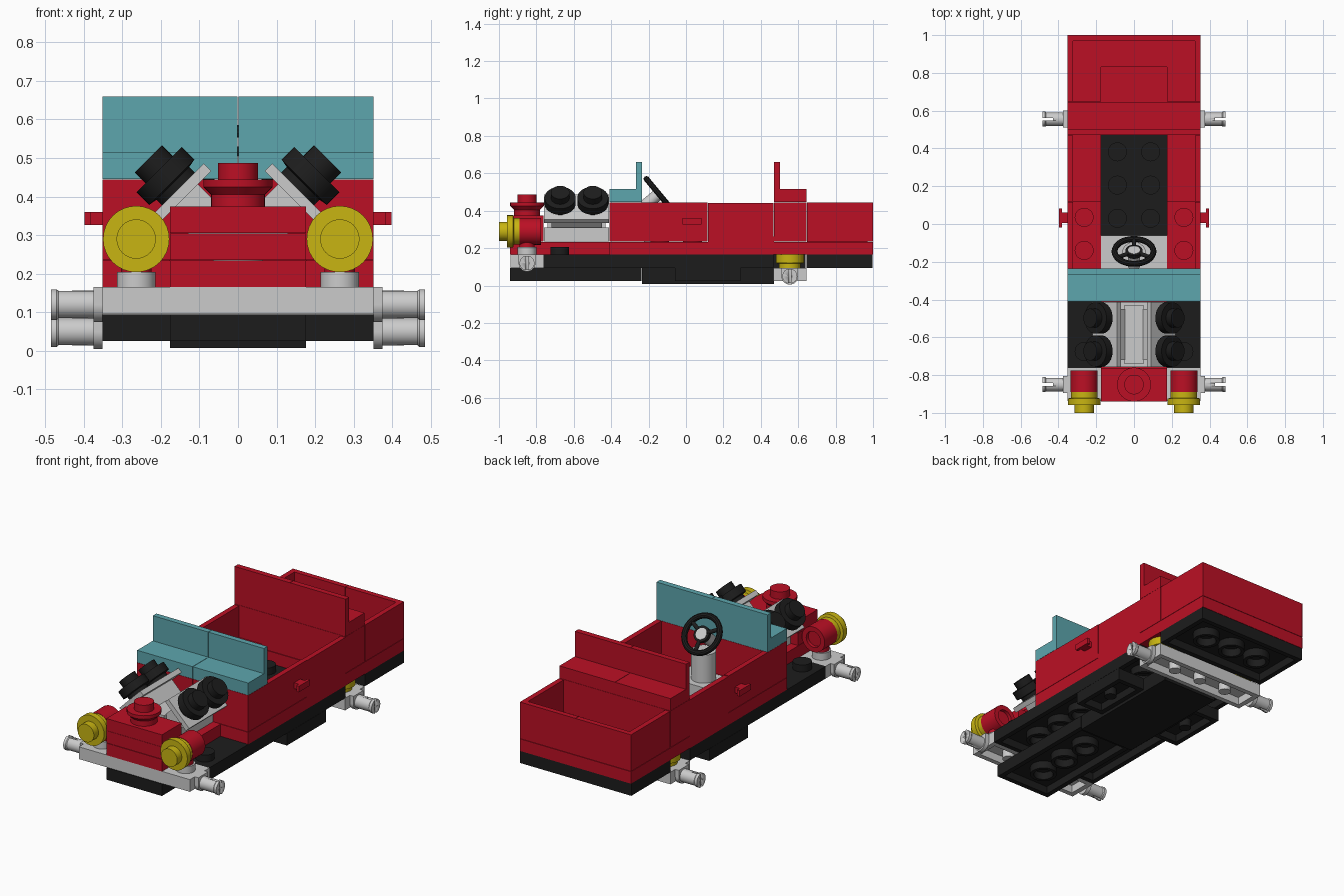
import bpy, bmesh, math
from mathutils import Vector

if "Cube" in bpy.data.objects:
    bpy.data.objects.remove(bpy.data.objects["Cube"])

COLORS = {"red": (0.50, 0.005, 0.018), "black": (0.012, 0.012, 0.012),
          "yellow": (0.58, 0.46, 0.006), "teal": (0.11, 0.38, 0.42)}
MATS = {}
for key, c in COLORS.items():
    MATS[key] = bpy.data.materials.new(key + "_plastic")
    MATS[key].diffuse_color = (*c, 1)

S = 0.176            # stud spacing
W = 2 * S            # half width of the car


class Part:
    """Collects boxes and turned shapes into one object."""
    def __init__(self, name, color=None):
        self.name, self.color, self.bm = name, color, bmesh.new()

    def box(self, x, y, z):
        v = [self.bm.verts.new((a, b, c)) for a in sorted(x) for b in sorted(y) for c in sorted(z)]
        for f in ((0, 1, 3, 2), (4, 6, 7, 5), (0, 4, 5, 1), (2, 3, 7, 6), (0, 2, 6, 4), (1, 5, 7, 3)):
            self.bm.faces.new([v[i] for i in f])

    def turn(self, origin, axis, profile, closed=False, n=32):
        """Revolve (radius, height) points about an axis."""
        q = Vector((0, 0, 1)).rotation_difference(Vector(axis))
        rows = []
        for r, h in profile:
            if r == 0:
                rows.append([self.bm.verts.new(q @ Vector((0, 0, h)) + Vector(origin))] * n)
            else:
                rows.append([self.bm.verts.new(q @ Vector((r * math.cos(t), r * math.sin(t), h)) + Vector(origin))
                             for t in (2 * math.pi * i / n for i in range(n))])
        for k in range(len(rows) if closed else len(rows) - 1):
            a, b = rows[k], rows[(k + 1) % len(rows)]
            for i in range(n):
                j = (i + 1) % n
                self.bm.faces.new(list(dict.fromkeys((a[i], a[j], b[j], b[i]))))

    def cyl(self, origin, axis, r, h):
        self.turn(origin, axis, [(0, 0), (r, 0), (r, h), (0, h)])

    def stud(self, x, y, z):
        self.cyl((x, y, z), (0, 0, 1), 0.05, 0.04)

    def plate(self, x, y, z, tubes=(), pegs=()):
        """Plate that is hollow underneath, with tubes or pegs."""
        t = 0.028
        self.box(x, y, (z[1] - 0.025, z[1]))
        for a in ((x[0], x[0] + t), (x[1] - t, x[1])):
            self.box(a, y, z)
        for b in ((y[0], y[0] + t), (y[1] - t, y[1])):
            self.box((x[0] + t, x[1] - t), b, z)
        h = z[1] - z[0] - 0.02
        for p in tubes:
            self.turn((*p, z[0]), (0, 0, 1), [(0.072, 0), (0.072, h), (0.053, h), (0.053, 0)], True)
        for p in pegs:
            self.cyl((*p, z[0]), (0, 0, 1), 0.033, h)

    def done(self):
        bmesh.ops.recalc_face_normals(self.bm, faces=self.bm.faces)
        me = bpy.data.meshes.new(self.name)
        self.bm.to_mesh(me)
        self.bm.free()
        ob = bpy.data.objects.new(self.name, me)
        bpy.context.collection.objects.link(ob)
        if self.color:
            me.materials.append(MATS[self.color])
        bpy.ops.object.select_all(action='DESELECT')
        ob.select_set(True)
        bpy.context.view_layer.objects.active = ob
        bpy.ops.object.shade_smooth_by_angle(angle=math.radians(35))
        return ob


# Chassis plates
p = Part("front_chassis", "black")
p.plate((-S, S), (-0.94, -0.237), (0.025, 0.094), tubes=[(0, -0.94 + S * k) for k in (1, 2, 3)])
p.done()
p = Part("chassis_weight", "black")
p.box((-S, S), (-0.235, 0.47), (0.008, 0.094))
p.done()
p = Part("main_chassis", "black")
p.plate((-W, W), (-0.762, 0.468), (0.095, 0.165),
        tubes=[(s * S, -0.586 + S * k) for s in (-1, 1) for k in range(6)])
p.box((-S, S), (0.468, 0.64), (0.095, 0.165))
for s in (-1, 1):
    p.stud(s * 1.5 * S, -0.675, 0.165)
    for y in (0.03, 0.206, 0.382):
        p.stud(s * S / 2, y, 0.165)
p.done()
p = Part("rear_chassis", "black")
p.plate((-W, W), (0.645, 0.998), (0.095, 0.165), tubes=[(k * S, 0.82) for k in (-1, 0, 1)])
p.done()
p = Part("side_chassis_plates", "black")
for s in (-1, 1):
    p.plate(sorted((s * S, s * W)), (-0.06, 0.292), (0.025, 0.094), pegs=[(s * 1.5 * S, 0.116)])
p.done()

# Axles with slotted wheel pins
for name, y, z in (("front", -0.85, 0.095), ("rear", 0.555, 0.025)):
    p = Part(name + "_axle_plate")
    p.plate((-W, W), (y - 0.088, y + 0.088), (z, z + 0.07), pegs=[(k * S, y) for k in (-1, 0, 1)])
    for s in (-1, 1):
        p.cyl((s * W, y, z + 0.025), (s, 0, 0), 0.045, 0.023)
        p.box((s * W, s * 0.375), (y - 0.045, y + 0.045), (z + 0.025, z + 0.07))
        if name == "front":
            p.stud(s * 1.5 * S, y, 0.165)
    p.done()
    for s, side in ((-1, "left"), (1, "right")):
        p = Part(f"{name}_{side}_wheel_pin")
        p.turn((s * 0.37, y, z + 0.025), (s, 0, 0),
               [(0, 0), (0.036, 0), (0.036, 0.095), (0.04, 0.1), (0.04, 0.115), (0, 0.115)])
        pin = p.done()
        p = Part(f"{name}_{side}_slot_cutter")
        p.box((s * 0.43, s * 0.5), (y - 0.007, y + 0.007), (z - 0.05, z + 0.1))
        cutter = p.done()
        cutter.hide_render = True
        cutter.hide_viewport = True
        m = pin.modifiers.new("slot", 'BOOLEAN')
        m.operation, m.object = 'DIFFERENCE', cutter
p = Part("rear_axle_spacers", "yellow")
for s in (-1, 1):
    p.turn((s * 1.5 * S, 0.555, 0.095), (0, 0, 1),
           [(0, 0), (0.058, 0), (0.058, 0.022), (0.075, 0.026), (0.075, 0.07), (0, 0.07)])
p.done()

# Body lower band and floors
p = Part("body_floor", "red")
for s in (-1, 1):
    p.box((s * S, s * W), (-0.41, 0.47), (0.165, 0.234))
    p.box((s * S, s * W), (0.117, 0.47), (0.234, 0.262))
    for y in (0.035, -0.14):
        p.stud(s * 1.5 * S, y, 0.234)
p.box((-S, S), (-0.94, -0.237), (0.165, 0.234))
p.box((-W, W), (0.47, 1.0), (0.165, 0.234))
p.done()
p = Part("firewall", "red")
for s in (-1, 1):
    p.box((s * 0.001, s * W), (-0.41, -0.236), (0.236, 0.445))
p.done()
p = Part("side_walls", "red")
for s in (-1, 1):
    p.box((s * 0.322, s * W), (-0.236, 0.116), (0.236, 0.445))
    p.box((s * 0.322, s * W), (0.118, 0.469), (0.236, 0.442))
p.done()
p = Part("door_handles", "red")
for s in (-1, 1):
    p.box((s * 0.35, s * 0.385), (0.005, 0.06), (0.326, 0.36))
    p.box((s * 0.382, s * 0.398), (-0.018, 0.083), (0.326, 0.36))
p.done()

# Rear deck and open trunk
p = Part("seat_back_support", "red")
p.box((-W, W), (0.471, 0.643), (0.236, 0.445))
p.done()
p = Part("trunk", "red")
for s in (-1, 1):
    p.box((s * 0.322, s * W), (0.648, 0.97), (0.236, 0.445))
    p.box((s * S, s * 0.322), (0.648, 0.97), (0.234, 0.262))
    p.box((s * 0.001, s * W), (0.97, 1.0), (0.236, 0.445))
p.box((-S, S), (0.83, 0.97), (0.234, 0.262))
p.done()

# Windshield and seat back: the same L-shaped panel, each in two halves
for name, col, y, wall in (("windshield", "teal", (-0.41, -0.236), (-0.268, -0.236)),
                           ("seat_back", "red", (0.471, 0.643), (0.471, 0.503))):
    p = Part(name, col)
    for s in (-1, 1):
        p.box((s * 0.001, s * W), y, (0.446, 0.516))
        p.box((s * 0.001, s * W), wall, (0.516, 0.66))
    p.done()

# Steering column and wheel
p = Part("steering_column")
p.box((-S, S), (-0.235, -0.06), (0.165, 0.234))
p.cyl((0, -0.16, 0.234), (0, 0, 1), 0.065, 0.16)
axis, hub = Vector((0, 0.77, 0.64)).normalized(), Vector((0, -0.145, 0.49))
p.cyl(hub - axis * 0.1, axis, 0.032, 0.11)
p.done()
p = Part("steering_wheel", "black")
p.turn(hub, axis, [(0.103 + 0.016 * math.cos(a), 0.016 * math.sin(a))
                   for a in (2 * math.pi * i / 10 for i in range(10))], True)
p.turn(hub, axis, [(0.045, -0.014), (0.045, 0.008), (0.032, 0.008), (0.032, -0.014)], True)
for a in (90, 210, 330):
    d = Vector((math.cos(math.radians(a)), 0, 0)) + axis.cross(Vector((1, 0, 0))) * math.sin(math.radians(a))
    p.cyl(hub + d * 0.035, d, 0.011, 0.065)
p.done()

# V engine: grey block, sloped banks and black cylinders
p = Part("engine_block")
p.box((-0.13, 0.13), (-0.758, -0.412), (0.236, 0.31))
p.box((-0.05, 0.05), (-0.74, -0.43), (0.31, 0.375))
for s in (-1, 1):
    n = Vector((s * 0.7071, 0, 0.7071))
    t = Vector((s * 0.7071, 0, -0.7071))
    for c, half, thick, ya, yb in ((Vector((s * 0.145, 0, 0.41)), 0.093, 0.014, -0.758, -0.412),
                                   (Vector((s * 0.1, 0, 0.365)), 0.045, 0.055, -0.72, -0.45)):
        first = len(p.bm.verts)
        p.box((-half, half), (ya, yb), (-thick, thick))
        p.bm.verts.ensure_lookup_table()
        for v in p.bm.verts[first:]:
            v.co = c + t * v.co.x + n * v.co.z + Vector((0, v.co.y, 0))
p.done()
p = Part("engine_cylinders", "black")
for s in (-1, 1):
    for y in (-0.673, -0.498):
        p.turn((s * 0.155, y, 0.42), (s, 0, 1),
               [(0, 0), (0.06, 0), (0.06, 0.02), (0.083, 0.024), (0.083, 0.07), (0.05, 0.07), (0.05, 0.11), (0, 0.11)])
p.done()

# Grille stack with flared cap
p = Part("grille", "red")
for k in (1, 2):
    p.box((-S, S), (-0.94, -0.763), (0.166 + 0.07 * k, 0.235 + 0.07 * k))
p.done()
p = Part("radiator_cap", "red")
p.turn((0, -0.85, 0.375), (0, 0, 1),
       [(0, 0), (0.07, 0), (0.07, 0.03), (0.09, 0.05), (0.09, 0.07), (0.052, 0.07), (0.052, 0.112), (0, 0.112)])
p.done()

# Headlights
p = Part("headlight_holders", "red")
q = Part("headlights", "yellow")
for s in (-1, 1):
    p.turn((s * 1.5 * S, -0.775, 0.29), (0, -1, 0),
           [(0, 0.02), (0.045, 0.02), (0.045, 0), (0.072, 0), (0.072, 0.115), (0, 0.115)])
    p.cyl((s * 1.5 * S, -0.85, 0.2), (0, 0, 1), 0.04, 0.06)
    q.turn((s * 1.5 * S, -0.89, 0.29), (0, -1, 0),
           [(0, 0), (0.07, 0), (0.07, 0.03), (0.086, 0.034), (0.086, 0.068), (0.051, 0.068), (0.051, 0.11), (0, 0.11)])
p.done()
q.done()

for m in bpy.data.materials:
    if m.users and not m.is_grease_pencil:
        m.use_nodes = True
        m.node_tree.nodes["Principled BSDF"].inputs["Base Color"].default_value = m.diffuse_color
